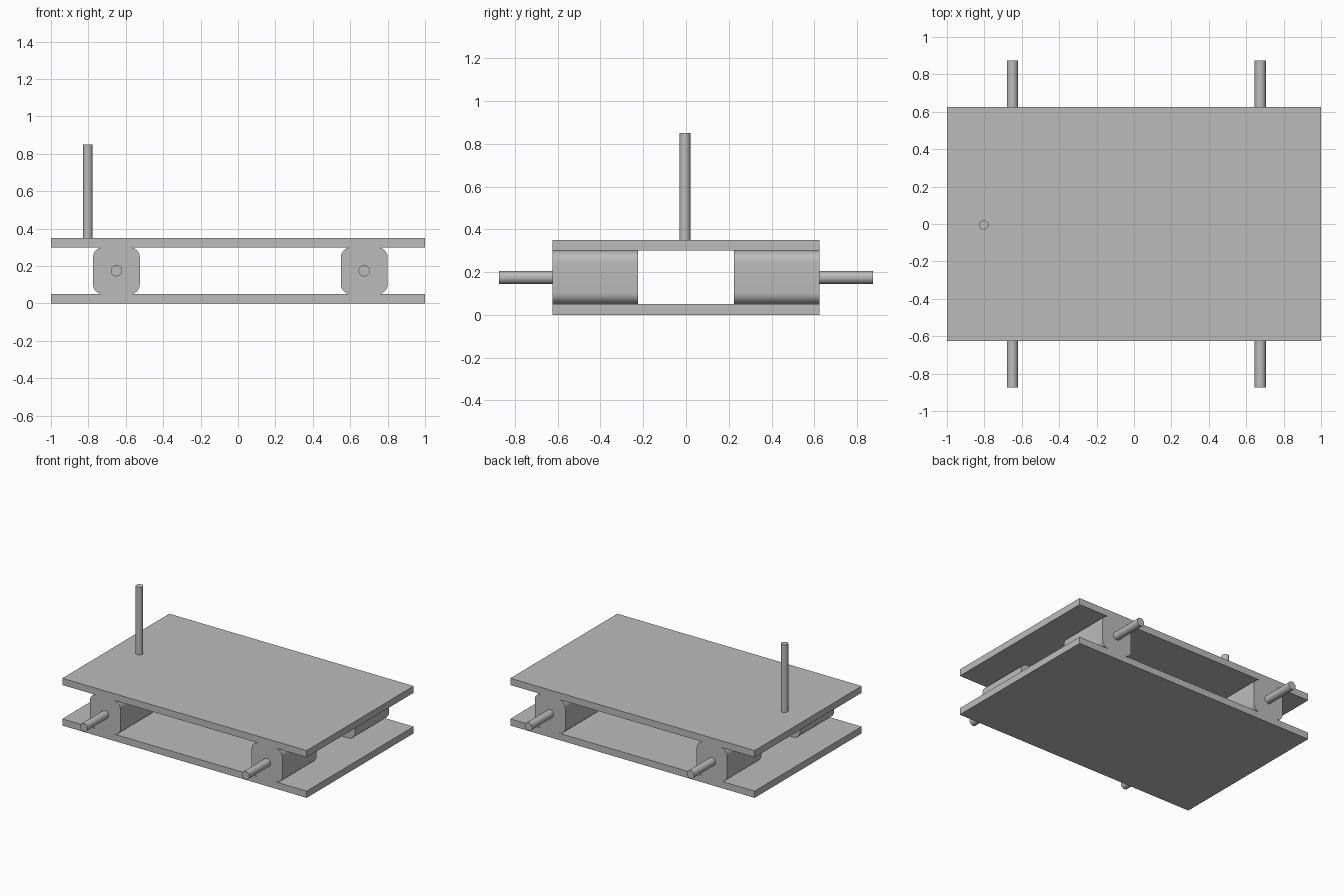
import bpy, bmesh
from math import radians, pi
from mathutils import Matrix

cube = bpy.data.objects.get("Cube")
if cube:
    bpy.data.objects.remove(cube, do_unlink=True)

grey = bpy.data.materials.new("plain grey")
grey.use_nodes = True
colour = (0.5, 0.5, 0.5, 1)
grey.diffuse_color = colour
grey.node_tree.nodes["Principled BSDF"].inputs["Base Color"].default_value = colour


def finish(bm, name, smooth=False):
    mesh = bpy.data.meshes.new(name)
    bm.to_mesh(mesh)
    bm.free()
    mesh.materials.append(grey)
    obj = bpy.data.objects.new(name, mesh)
    bpy.context.collection.objects.link(obj)
    if smooth:
        bpy.ops.object.select_all(action='DESELECT')
        obj.select_set(True)
        bpy.context.view_layer.objects.active = obj
        bpy.ops.object.shade_smooth_by_angle(angle=radians(30))
    return obj


def box(name, size, centre, round_y=0):
    """Box whose edges along y can be rounded."""
    bm = bmesh.new()
    bmesh.ops.create_cube(bm, size=1, matrix=Matrix.Translation(centre) @ Matrix.Diagonal((*size, 1)))
    if round_y:
        edges = [e for e in bm.edges if abs(e.verts[0].co.y - e.verts[1].co.y) > 0.01]
        bmesh.ops.bevel(bm, geom=edges, offset=round_y, segments=8, profile=0.5, affect='EDGES')
    return finish(bm, name, bool(round_y))


def rod(name, radius, length, centre, along_y=False):
    turn = Matrix.Rotation(pi / 2, 4, 'X') if along_y else Matrix.Identity(4)
    bm = bmesh.new()
    bmesh.ops.create_cone(bm, cap_ends=True, segments=32, radius1=radius, radius2=radius,
                          depth=length, matrix=Matrix.Translation(centre) @ turn)
    return finish(bm, name, True)


# Two flat decks
box("bottom_plate", (2, 1.25, 0.05), (0, 0, 0.025))
box("top_plate", (2, 1.25, 0.05), (0, 0, 0.325))

# Four rounded bearing blocks, each with an axle stub pointing outwards
for end, x in (("right", -0.65), ("left", 0.675)):
    for face, side in (("front", -1), ("back", 1)):
        box(f"{face}_{end}_block", (0.25, 0.4, 0.25), (x, side * 0.425, 0.175), 0.053)
        rod(f"{face}_{end}_axle", 0.03, 0.25, (x, side * 0.75, 0.175), True)

# Upright mast on the top deck
rod("mast", 0.025, 0.5, (-0.803, -0.005, 0.6))
